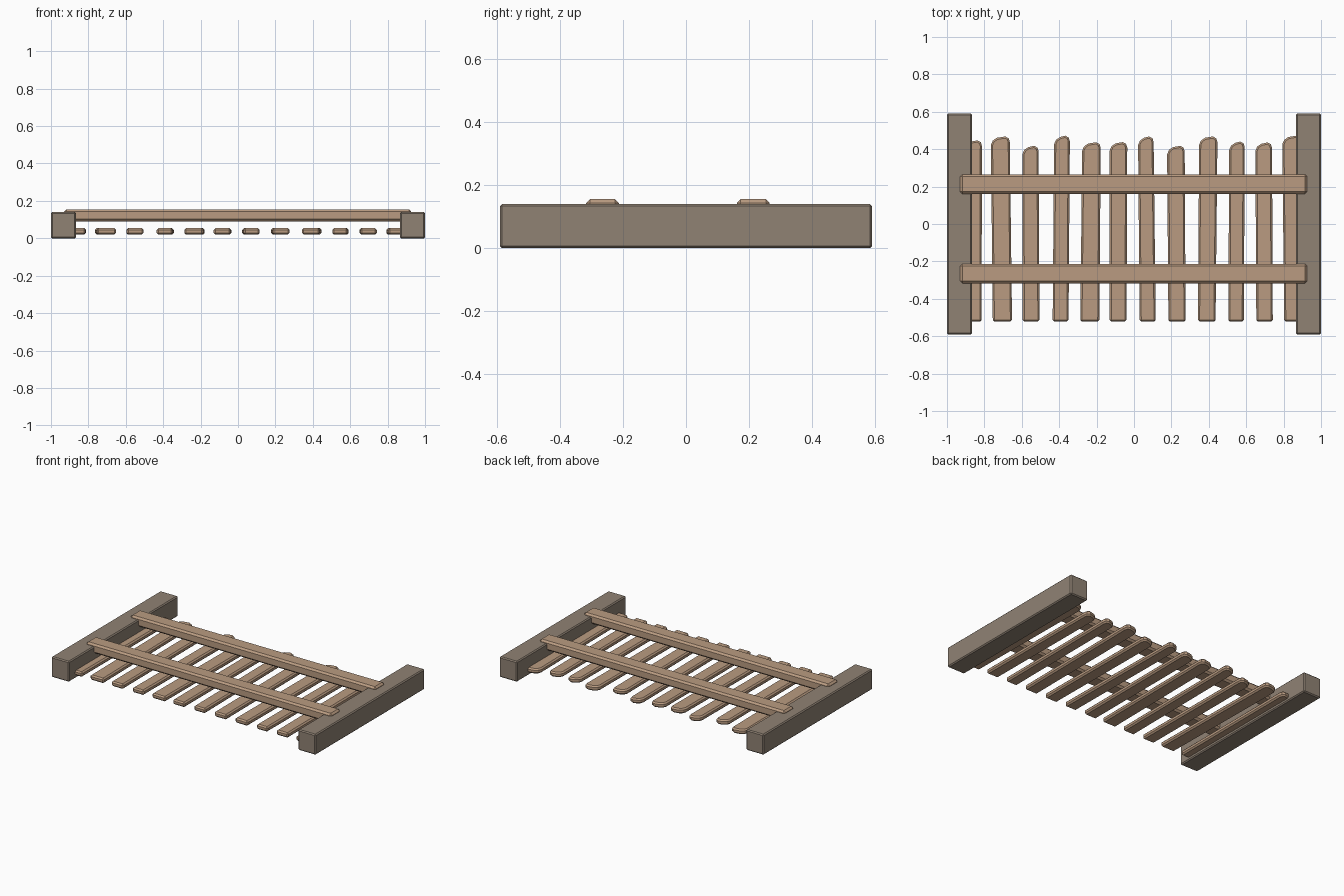
import bpy, bmesh

if "Cube" in bpy.data.objects:
    bpy.data.objects.remove(bpy.data.objects["Cube"])

def material(name, rgb):
    m = bpy.data.materials.new(name)
    m.diffuse_color = (*rgb, 1)
    m.use_nodes = True
    m.node_tree.nodes["Principled BSDF"].inputs["Base Color"].default_value = m.diffuse_color
    return m

PLANK = material("plank_wood", (0.49, 0.33, 0.22))
POST = material("post_wood", (0.28, 0.225, 0.175))

def prism(name, outline, z0, z1, mat, bevel):
    """Extrude an xy outline from z0 to z1 and chamfer its edges."""
    bm = bmesh.new()
    face = bm.faces.new([bm.verts.new((x, y, z0)) for x, y in outline])
    res = bmesh.ops.extrude_face_region(bm, geom=[face])
    top = [v for v in res["geom"] if isinstance(v, bmesh.types.BMVert)]
    bmesh.ops.translate(bm, verts=top, vec=(0, 0, z1 - z0))
    bmesh.ops.recalc_face_normals(bm, faces=bm.faces)
    mesh = bpy.data.meshes.new(name)
    bm.to_mesh(mesh)
    bm.free()
    mesh.materials.append(mat)
    ob = bpy.data.objects.new(name, mesh)
    bpy.context.collection.objects.link(ob)
    mod = ob.modifiers.new("chamfer", 'BEVEL')
    mod.width = bevel
    mod.segments = 1
    mod.limit_method = 'ANGLE'
    mod.angle_limit = 0.8
    return ob

def rect(x0, x1, y0, y1):
    return [(x0, y0), (x1, y0), (x1, y1), (x0, y1)]

# end posts, lying along y
for side, x in (("left", -0.933), ("right", 0.933)):
    prism(side + "_post", rect(x - 0.067, x + 0.067, -0.59, 0.59), 0, 0.14, POST, 0.007)

# two cross rails on top
for side, y in (("lower", -0.265), ("upper", 0.213)):
    prism(side + "_rail", rect(-0.93, 0.926, y - 0.052, y + 0.052), 0.09, 0.155, PLANK, 0.012)

# pickets: bottom left/right x, top left/right x, top y
slats = [
    (-0.91, -0.815, -0.91, -0.813, 0.447),
    (-0.755, -0.652, -0.765, -0.664, 0.468),
    (-0.595, -0.505, -0.597, -0.510, 0.418),
    (-0.435, -0.350, -0.427, -0.343, 0.472),
    (-0.287, -0.185, -0.277, -0.178, 0.437),
    (-0.130, -0.040, -0.130, -0.036, 0.438),
    (0.030, 0.116, 0.022, 0.105, 0.468),
    (0.184, 0.276, 0.177, 0.271, 0.418),
    (0.342, 0.436, 0.348, 0.446, 0.468),
    (0.504, 0.587, 0.509, 0.592, 0.441),
    (0.654, 0.742, 0.649, 0.738, 0.436),
    (0.803, 0.90, 0.793, 0.89, 0.472),
]
for i, (b0, b1, t0, t1, h) in enumerate(slats):
    outline = [(b0, -0.522), (b1, -0.522), (t1, h - 0.03), (t1 - 0.006, h - 0.01),
               (t1 - 0.024, h), (t0 + 0.032, h - 0.007),
               (t0 + 0.01, h - 0.022), (t0, h - 0.045)]
    prism(f"picket_{i + 1}", outline, 0.02, 0.054, PLANK, 0.009)
